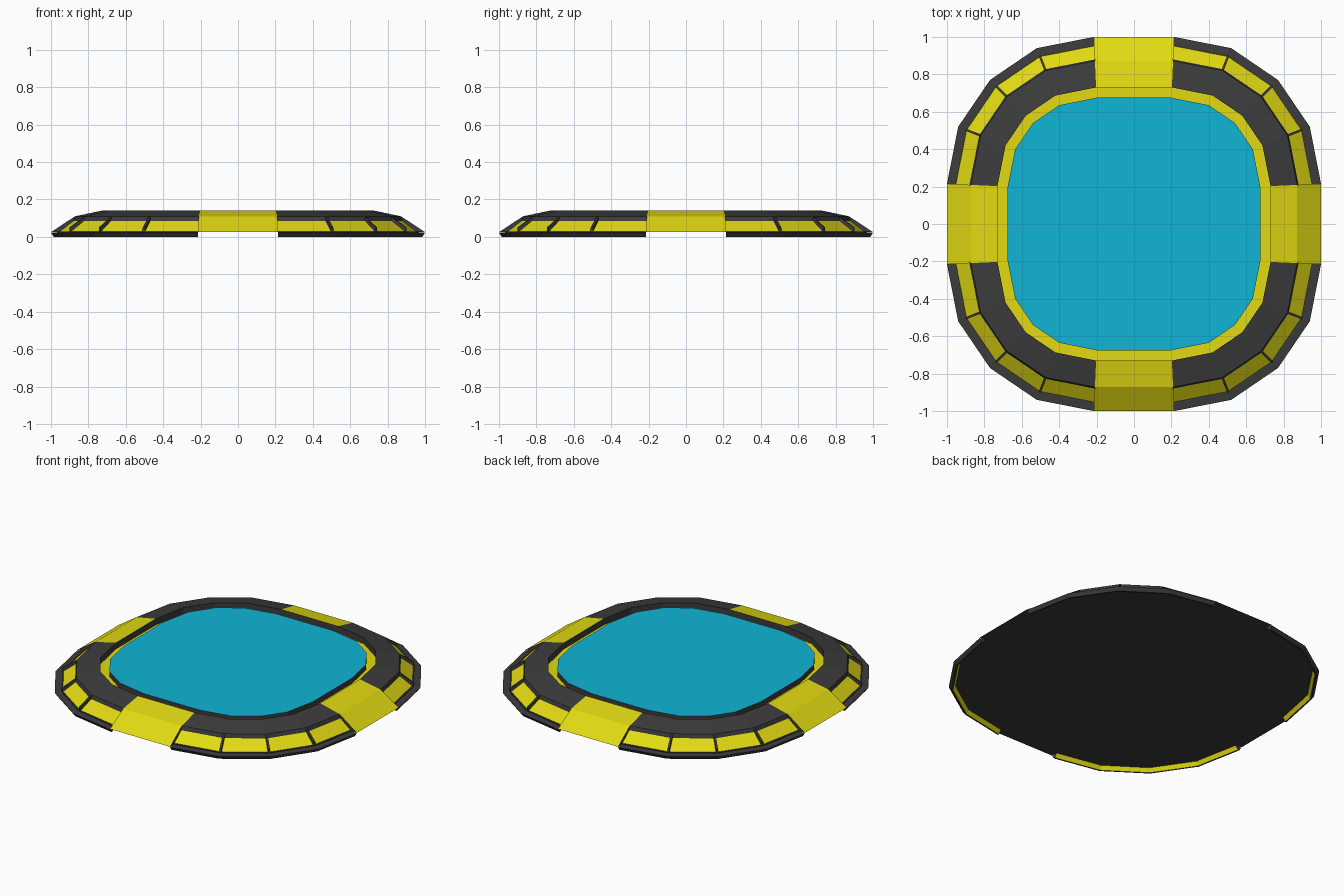
import bpy, bmesh, math
from mathutils import Vector, Matrix

if "Cube" in bpy.data.objects:
    bpy.data.objects.remove(bpy.data.objects["Cube"])


def material(name, rgb):
    m = bpy.data.materials.new(name)
    m.diffuse_color = (*rgb, 1)
    m.use_nodes = True
    m.node_tree.nodes["Principled BSDF"].inputs["Base Color"].default_value = m.diffuse_color
    return m


DARK = material("dark_grey", (0.045, 0.045, 0.045))
YELLOW = material("yellow", (0.76, 0.70, 0.006))
CYAN = material("cyan", (0.005, 0.46, 0.66))
MATS = [DARK, YELLOW, CYAN]


def ring(d):
    """20-sided rounded square whose flat sides lie at distance d."""
    t = (d - 0.675) / 0.325
    a = 0.2 + 0.015 * t
    b, c = 0.40 + 0.12 * t, 0.635 + 0.305 * t
    e = 0.54 + 0.23 * t
    quarter = [(a, d), (b, c), (e, e), (c, b), (d, a)]
    pts = []
    for q in range(4):
        rot = Matrix.Rotation(-q * math.pi / 2, 2)
        pts += [rot @ Vector(p) for p in quarter]
    return pts


def finish(name, bm):
    bmesh.ops.recalc_face_normals(bm, faces=bm.faces)
    me = bpy.data.meshes.new(name)
    bm.to_mesh(me)
    bm.free()
    for m in MATS:
        me.materials.append(m)
    ob = bpy.data.objects.new(name, me)
    bpy.context.collection.objects.link(ob)
    return ob


def sweep(name, profile, start, count, mats):
    """Sweep a closed (d, z) profile along part of the outline; mats = one per edge."""
    bm = bmesh.new()
    rings = [(ring(d), z) for d, z in profile]
    cols = [[bm.verts.new((*r[(start + i) % 20], z)) for r, z in rings]
            for i in range(count + 1)]
    n = len(profile)
    for c0, c1 in zip(cols, cols[1:]):
        for j in range(n):
            k = (j + 1) % n
            bm.faces.new((c0[j], c0[k], c1[k], c1[j])).material_index = mats[j]
    bm.faces.new(cols[0])
    bm.faces.new(cols[-1])
    finish(name, bm)


def slab(name, d_low, z_low, d_top, z_top, top_mat):
    """Solid plate following the outline."""
    bm = bmesh.new()
    lo = [bm.verts.new((*p, z_low)) for p in ring(d_low)]
    hi = [bm.verts.new((*p, z_top)) for p in ring(d_top)]
    for i in range(20):
        j = (i + 1) % 20
        bm.faces.new((lo[i], lo[j], hi[j], hi[i]))
    bm.faces.new(lo)
    bm.faces.new(hi).material_index = top_mat
    finish(name, bm)


def rib(name, index):
    """Thin divider between two recessed panels."""
    prof = [(0.957, 0.02), (0.957, 0.05), (0.88, 0.103), (0.868, 0.103), (0.868, 0.08)]
    side = (ring(1)[index] - ring(0.7)[index]).normalized()
    side = Vector((-side.y, side.x)) * 0.006
    bm = bmesh.new()
    a, b = ([bm.verts.new((*(ring(d)[index] + side * s), z)) for d, z in prof]
            for s in (-1, 1))
    for j in range(len(prof)):
        k = (j + 1) % len(prof)
        bm.faces.new((a[j], a[k], b[k], b[j]))
    bm.faces.new(a)
    bm.faces.new(b)
    finish(name, bm)


# corner section: foot, ledge, recessed yellow panel, lip, top, inner wall, underside
corner_profile = [(0.985, 0.0), (1.0, 0.022), (0.957, 0.026), (0.88, 0.085),
                  (0.872, 0.11), (0.73, 0.14), (0.73, 0.03), (0.96, 0.03),
                  (0.96, 0.025), (0.975, 0.0)]
corner_mats = [0, 0, 1, 0, 0, 0, 0, 0, 1, 0]
# yellow side block with dark underside and ends
block_profile = [(1.0, 0.025), (0.872, 0.11), (0.73, 0.14), (0.73, 0.03),
                 (0.96, 0.03), (0.96, 0.025)]
block_mats = [1, 1, 0, 0, 0, 0]

for q in range(4):
    sweep(f"corner_frame_{q + 1}", corner_profile, 5 * q, 4, corner_mats)
    sweep(f"side_block_{q + 1}", block_profile, 5 * q + 4, 1, block_mats)
    for i in (1, 2, 3):
        rib(f"panel_rib_{q + 1}_{i}", 5 * q + i)

# underside plate, yellow groove floor, raised blue centre
slab("base_plate", 0.96, 0.025, 0.96, 0.029, 0)
slab("groove_floor", 0.73, 0.031, 0.73, 0.10, 1)
slab("centre_pad", 0.675, 0.09, 0.675, 0.134, 2)
